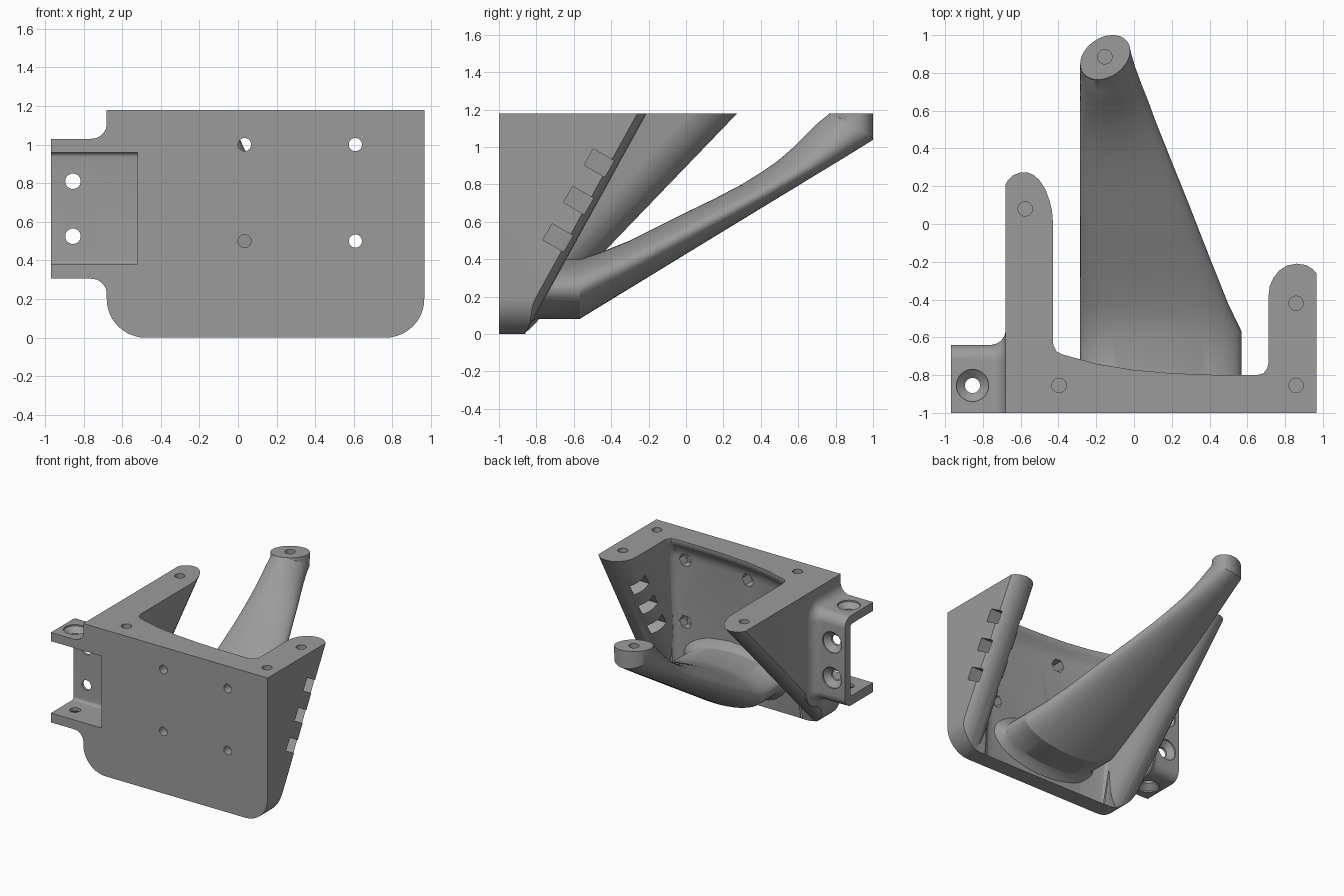
import bpy, bmesh, math
from mathutils import Vector, Matrix

if "Cube" in bpy.data.objects:
    bpy.data.objects.remove(bpy.data.objects["Cube"])

grey = bpy.data.materials.new("plain_grey")
grey.diffuse_color = (0.33, 0.33, 0.33, 1)
grey.use_nodes = True
grey.node_tree.nodes["Principled BSDF"].inputs["Base Color"].default_value = grey.diffuse_color


def loft(name, rings):
    """Closed skin through rings of equal point count."""
    bm = bmesh.new()
    rows = [[bm.verts.new(p) for p in r] for r in rings]
    n = len(rows[0])
    for a, b in zip(rows, rows[1:]):
        for i in range(n):
            j = (i + 1) % n
            bm.faces.new((a[i], a[j], b[j], b[i]))
    bm.faces.new(rows[0])
    bm.faces.new(rows[-1])
    bmesh.ops.recalc_face_normals(bm, faces=bm.faces)
    me = bpy.data.meshes.new(name)
    bm.to_mesh(me)
    bm.free()
    ob = bpy.data.objects.new(name, me)
    bpy.context.collection.objects.link(ob)
    me.materials.append(grey)
    return ob


def prism(name, pts, axis, lo, hi):
    """Extrude a 2D outline along one axis."""
    def put(p, h):
        return {"x": (h, p[0], p[1]), "y": (p[0], h, p[1]), "z": (p[0], p[1], h)}[axis]
    return loft(name, [[put(p, h) for p in pts] for h in (lo, hi)])


def arc(cx, cy, r, a0, a1, n=12):
    return [(cx + r * math.cos(math.radians(a0 + (a1 - a0) * i / n)),
             cy + r * math.sin(math.radians(a0 + (a1 - a0) * i / n))) for i in range(n + 1)]


def bore(name, start, direction, profile, sides=32):
    """Round cutter: profile is a list of (distance, radius)."""
    q = Vector(direction).to_track_quat("Z", "Y")
    return loft(name, [[Vector(start) + q @ Vector((r * math.cos(2 * math.pi * i / sides),
                r * math.sin(2 * math.pi * i / sides), d)) for i in range(sides)]
                for d, r in profile])


def combine(body, tool, op):
    m = body.modifiers.new(op, "BOOLEAN")
    m.operation, m.object, m.solver = op, tool, "EXACT"
    bpy.context.view_layer.objects.active = body
    bpy.ops.object.modifier_apply(modifier=m.name)
    bpy.data.objects.remove(tool)


TOP = 1.18

# Front plate with a thickened, curved rim along its top (oversize, trimmed below)
inner = [(-.46, -.57), (-.436, -.595), (-.425, -.645), (-.41, -.675), (-.38, -.69), (-.2, -.74),
         (0, -.773), (.2, -.79), (.4, -.798), (.65, -.80), (.685, -.79), (.705, -.765),
         (.716, -.72), (.74, -.70)]


def plate_ring(z, shift, limit=9):
    back = [(x, min(y - shift, limit), z) for x, y in inner]
    return ([(-.72, -1.05, z), (-.72, back[0][1], z)] + back +
            [(1.0, back[-1][1], z), (1.0, -1.05, z)])


body = loft("mount_body", [plate_ring(1.21, 0), plate_ring(1.155, 0), plate_ring(1.13, .012),
                           plate_ring(1.10, .035), plate_ring(1.06, .055), plate_ring(1.02, .06),
                           plate_ring(-.03, .06, -.866)])


# Side gussets: rounded fins sheared back down to the foot of the plate
def gusset(name, outline, slope):
    x0, x1 = outline[0][0], outline[-1][0]
    pts = [(x0, -4)] + outline + [(x1, -4)]
    ob = loft(name, [[(x, y - slope * (TOP - z), z) for x, y in pts] for z in (1.24, -.06)])
    box = prism("trim", [(-2, -1.09), (2, -1.09), (2, 2), (-2, 2)], "z", -1, 2)
    combine(ob, box, "INTERSECT")
    return ob


left = [(-.76, .06), (-.68, .21), (-.665, .235), (-.64, .258), (-.605, .272), (-.57, .274),
        (-.535, .262), (-.5, .232), (-.47, .185), (-.447, .125), (-.434, .07), (-.43, .02)]
right = [(1.03, -.36), (.965, -.26), (.945, -.238), (.91, -.217), (.86, -.21), (.81, -.22),
         (.77, -.245), (.738, -.285), (.718, -.33), (.711, -.39)]
combine(body, gusset("left_gusset", left, .962), "UNION")
combine(body, gusset("right_gusset", right, .551), "UNION")

# Trim to the flat top, flat sides and rounded lower corners
combine(body, prism("outline_trim", [(.965, TOP), (-.68, TOP)] + arc(-.48, .2, .2, 180, 270)
                    + arc(.765, .2, .2, 270, 360), "y", -1.5, 1.5), "INTERSECT")

# Side channel block, flaring into the gusset with a fillet
rings = []
for k in range(10):
    a = math.radians(10 * k)
    x, o = -.76 + .08 * math.sin(a), .08 * (1 - math.cos(a))
    rings.append([(x, y, z) for y, z in [(-1.13, .305 - o)] + arc(-.72, .385, .08 + o, -90, 0)
                  + arc(-.72, .95, .08 + o, 0, 90) + [(-1.13, 1.03 + o)]])
rings.insert(0, [(-.97, y, z) for _, y, z in rings[0]])
rings.append([(-.665, y, z) for _, y, z in rings[-1]])
combine(body, loft("channel_block", rings), "UNION")

# Long support arm: oval root sweeping to an upright tip
# (upper y, upper z, lower y, lower z, right x, twist)
stations = [(-.88, .48, -.88, .01, .64, 0), (-.855, .45, -.855, .035, .615, 0),
            (-.835, .42, -.835, .06, .59, 0), (-.80, .40, -.80, .08, .57, 0),
            (-.57, .40, -.57, .08, .57, 0), (-.45, .44, -.40, .184, .50, 0),
            (-.30, .50, -.20, .306, .428, .005),
            (-.15, .575, -.02, .416, .36, .01), (0, .65, .15, .52, .295, .015),
            (.15, .722, .32, .624, .228, .02), (.30, .80, .48, .722, .163, .025),
            (.41, .868, .60, .795, .115, .03), (.5, .93, .70, .857, .078, .035),
            (.58, 1.0, .79, .911, .043, .035), (.65, 1.07, .88, .966, .012, .035),
            (.71, 1.13, .945, 1.006, -.007, .035),
            (.765, 1.174, .995, 1.037, -.02, .035), (.77, TOP, .995, TOP, -.02, .035)]
rings = []
for uy, uz, ly, lz, xr, tw in stations:
    xl = -.285 - max(0, xr - .57)
    ring = []
    for i in range(48):
        c, s = math.cos(i * math.pi / 24), math.sin(i * math.pi / 24)
        ring.append(((xr + xl) / 2 + c * (xr - xl) / 2,
                     (uy + ly) / 2 + s * (uy - ly) / 2 + tw * c,
                     (uz + lz) / 2 + s * (uz - lz) / 2))
    rings.append(ring)
combine(body, loft("support_arm", rings), "UNION")

# Flat front face
combine(body, prism("front_trim", [(-2, -2), (2, -2), (2, -1), (-2, -1)], "z", -1, 2), "DIFFERENCE")

# Channel recess, open to the front and the side
combine(body, prism("recess", [(-1.2, .38)] + arc(-.735, .405, .025, -90, 0, 6)
                    + arc(-.735, .935, .025, 0, 90, 6) + [(-1.2, .96)], "x", -1.2, -.52), "DIFFERENCE")

# Countersunk channel holes
sink = [(-.05, .085), (.012, .085), (.05, .04), (.15, .04)]
cutters = [bore("sink", (-.855, -.855, 1.03), (0, 0, -1), sink),
           bore("sink", (-.855, -.855, .305), (0, 0, 1), sink),
           bore("sink", (-.855, -.64, .81), (0, -1, 0), sink),
           bore("sink", (-.855, -.64, .525), (0, -1, 0), sink)]

# Plate holes with hexagonal nut pockets behind
for x in (.034, .608):
    for z in (.5, 1.0):
        cutters.append(bore("screw", (x, -1.1, z), (0, 1, 0), [(0, .034), (.38, .034)]))
        cutters.append(bore("nut", (x, -.93, z), (0, 1, 0), [(0, .055), (.2, .055)], 6))

# Blind holes in the top faces
for x, y in ((-.576, .08), (-.397, -.855), (.858, -.855), (.858, -.42), (-.154, .885)):
    cutters.append(bore("pin", (x, y, TOP + .05), (0, 0, -1), [(0, .038), (.15, .038)]))

# Tilted strap slots through the right gusset
for y, z in ((-.465, .915), (-.575, .715), (-.685, .515)):
    pts = []
    for a, b in ((-.064, -.05), (.064, -.05), (.064, .05), (-.064, .05)):
        v = Matrix.Rotation(math.radians(-30), 2) @ Vector((a, b))
        pts.append((y + v.x, z + v.y))
    cutters.append(prism("slot", pts, "x", .6, 1.1))
for c in cutters:
    combine(body, c, "DIFFERENCE")

bpy.ops.object.select_all(action="DESELECT")
body.select_set(True)
bpy.context.view_layer.objects.active = body
bpy.ops.object.shade_smooth_by_angle(angle=math.radians(28))
